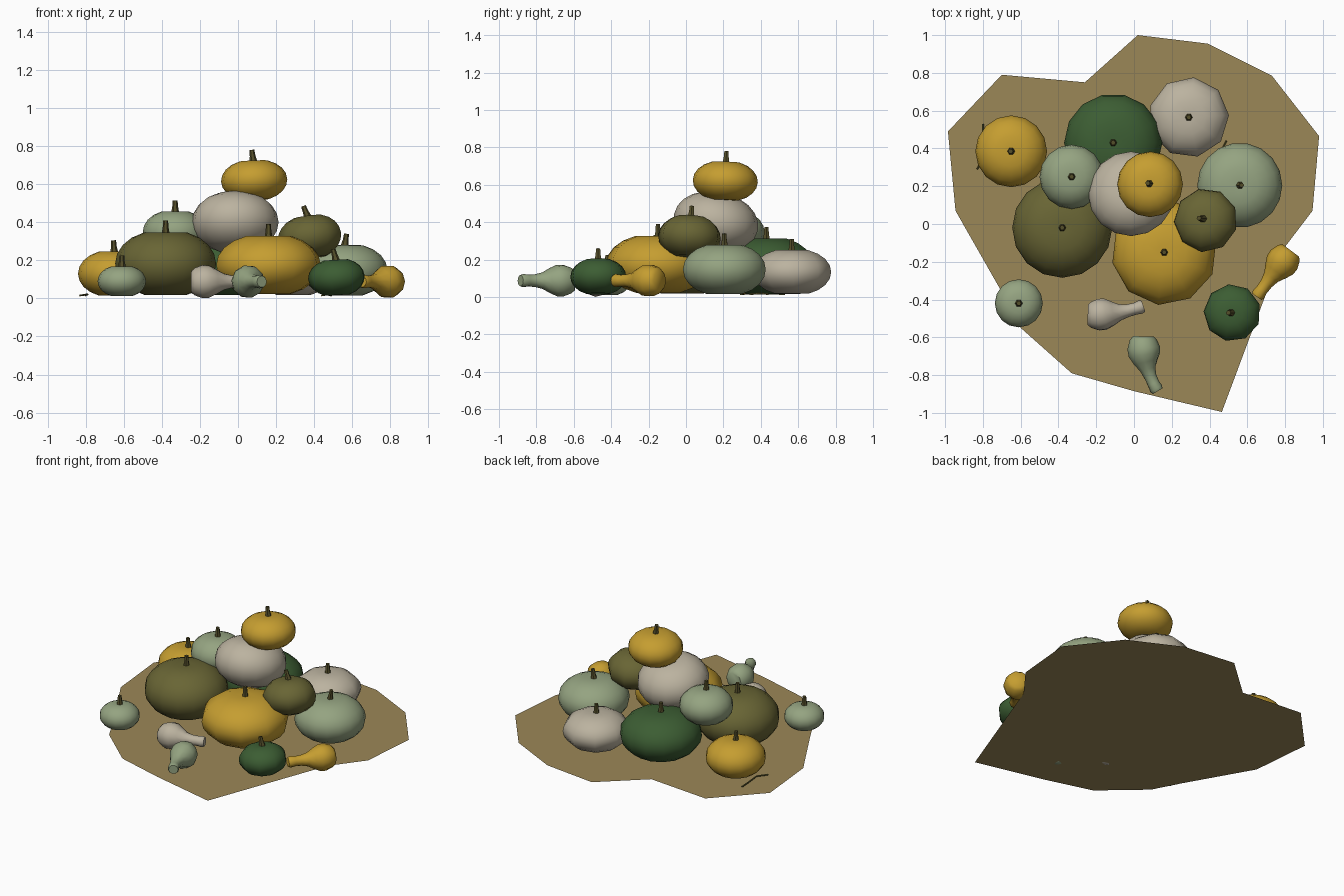
import bpy, bmesh, math
from mathutils import Vector

if "Cube" in bpy.data.objects:
    bpy.data.objects.remove(bpy.data.objects["Cube"])

def mat(name, c):
    m = bpy.data.materials.new(name)
    m.diffuse_color = (*c, 1)
    m.use_nodes = True
    m.node_tree.nodes["Principled BSDF"].inputs["Base Color"].default_value = m.diffuse_color
    return m

GOLD = mat("gold", (0.56, 0.34, 0.03))
SAGE = mat("sage", (0.30, 0.37, 0.22))
BEIGE = mat("beige", (0.50, 0.45, 0.35))
GREEN = mat("dark_green", (0.045, 0.11, 0.033))
OLIVE = mat("olive", (0.14, 0.13, 0.035))
STRAW = mat("straw", (0.33, 0.245, 0.095))
STEM = mat("stem_brown", (0.09, 0.077, 0.023))

def finish(name, bm, m, smooth=True):
    bmesh.ops.recalc_face_normals(bm, faces=bm.faces)
    me = bpy.data.meshes.new(name)
    bm.to_mesh(me)
    bm.free()
    me.materials.append(m)
    ob = bpy.data.objects.new(name, me)
    bpy.context.collection.objects.link(ob)
    if smooth:
        bpy.context.view_layer.objects.active = ob
        ob.select_set(True)
        bpy.ops.object.shade_smooth_by_angle(angle=math.radians(50))
        ob.select_set(False)
    return ob

def loft(name, rings, n, m, phase=0.0):
    """Skin circles given as (centre, axis, radius), closed at both ends."""
    bm = bmesh.new()
    loops = []
    for c, ax, r in rings:
        q = Vector((0, 0, 1)).rotation_difference(Vector(ax).normalized())
        loops.append([bm.verts.new(Vector(c) + q @ Vector((
            r * math.cos(math.tau * i / n + phase), r * math.sin(math.tau * i / n + phase), 0)))
            for i in range(n)])
    for a, b in zip(loops, loops[1:]):
        for i in range(n):
            j = (i + 1) % n
            bm.faces.new((a[i], a[j], b[j], b[i]))
    bm.faces.new(loops[0][::-1])
    bm.faces.new(loops[-1])
    return finish(name, bm, m)

def pumpkin(name, m, x, y, z0, z1, r, n=16, lean=(0, 0), stem=(0, 0), phase=0.0):
    ax = Vector((*lean, 1)).normalized()
    c = Vector((x, y, (z0 + z1) / 2))
    h = (z1 - z0) / 2
    rings = []
    for k in range(11):
        a = math.radians(-84 + 168 * k / 10)
        z = h * math.sin(a)
        if k in (0, 10):
            z *= 0.93          # dimple at the poles
        rings.append((c + ax * z, ax, r * math.cos(a) ** 0.9))
    loft(name, rings, n, m, phase)
    # short tapering stem
    d = (ax + Vector((*stem, 0))).normalized()
    top = c + ax * h * 0.88
    length = 0.05 + h * 0.12
    loft(name + "_stem", [(top, d, 0.021), (top + d * length * 0.5, d, 0.015),
                          (top + d * length, d, 0.013)], 6, STEM)

# ground layer of pumpkins
pumpkin("big_olive_pumpkin", OLIVE, -0.38, -0.02, 0.005, 0.36, 0.265, 16)
pumpkin("big_gold_pumpkin", GOLD, 0.16, -0.15, 0.01, 0.34, 0.28, 10, phase=0.2)
pumpkin("big_green_pumpkin", GREEN, -0.11, 0.43, 0.005, 0.325, 0.26, 14)
pumpkin("back_beige_pumpkin", BEIGE, 0.29, 0.565, 0.008, 0.26, 0.213, 9, phase=0.05)
pumpkin("side_sage_pumpkin", SAGE, 0.56, 0.205, 0.005, 0.29, 0.225, 18, stem=(0.15, 0))
pumpkin("side_gold_pumpkin", GOLD, -0.65, 0.385, 0.005, 0.255, 0.19, 16, stem=(-0.05, 0))
pumpkin("small_sage_pumpkin", SAGE, -0.61, -0.42, 0.005, 0.175, 0.127, 16)
pumpkin("small_green_pumpkin", GREEN, 0.52, -0.47, 0.01, 0.21, 0.152, 9, (-0.06, 0), (-0.2, 0), 0.3)
# stacked pumpkins
pumpkin("stacked_sage_pumpkin", SAGE, -0.33, 0.25, 0.23, 0.465, 0.17, 16)
pumpkin("stacked_beige_pumpkin", BEIGE, -0.015, 0.16, 0.24, 0.56, 0.228, 16, (0, 0.2))
pumpkin("stacked_olive_pumpkin", OLIVE, 0.38, 0.02, 0.205, 0.44, 0.17, 9, (-0.13, 0.07), (-0.25, 0), 0.4)
pumpkin("top_gold_pumpkin", GOLD, 0.085, 0.21, 0.51, 0.73, 0.174, 16, (-0.04, 0.04), (-0.1, 0))

# pear-shaped gourds lying on their sides: (position along path, radius)
GOURD = [(0.0, 0.055), (0.06, 0.072), (0.2, 0.087), (0.32, 0.085), (0.45, 0.066),
         (0.58, 0.044), (0.72, 0.034), (0.85, 0.032), (0.95, 0.036), (1.0, 0.03)]

def gourd(name, m, a, b, c):
    a, b, c = (Vector((*p, 0.088)) for p in (a, b, c))
    rings = []
    for t, r in GOURD:
        p = a * (1 - t) ** 2 + b * 2 * t * (1 - t) + c * t * t
        rings.append((p, (b - a) * (1 - t) + (c - b) * t, r))
    loft(name, rings, 10, m)

gourd("beige_gourd", BEIGE, (-0.245, -0.48), (-0.1, -0.485), (0.05, -0.435))
gourd("sage_gourd", SAGE, (0.05, -0.595), (0.045, -0.75), (0.125, -0.885))
gourd("gold_gourd", GOLD, (0.83, -0.14), (0.74, -0.26), (0.65, -0.385))

# straw ground sheet
outline = [(-0.985, 0.49), (-0.70, 0.79), (-0.26, 0.75), (0.02, 1.0), (0.39, 0.955),
           (0.73, 0.785), (0.98, 0.465), (0.945, 0.07), (0.785, -0.14), (0.465, -0.995),
           (0.0, -0.885), (-0.33, -0.79), (-0.60, -0.55), (-0.70, -0.36), (-0.945, 0.07)]
bm = bmesh.new()
bm.faces.new([bm.verts.new((x, y, 0.006)) for x, y in reversed(outline)])
bm.normal_update()
sheet = finish("straw_sheet", bm, STRAW, smooth=False)
if sheet.data.polygons[0].normal.z < 0:
    sheet.data.flip_normals()

# thin vine tendrils
def tendril(name, pts):
    pts = [Vector(p) for p in pts]
    loft(name, [(p, pts[min(i + 1, len(pts) - 1)] - pts[max(i - 1, 0)], 0.005)
                for i, p in enumerate(pts)], 5, OLIVE)

tendril("left_tendril", [(-0.80, 0.53, 0.015), (-0.80, 0.45, 0.02), (-0.79, 0.36, 0.02), (-0.83, 0.29, 0.015)])
tendril("right_tendril", [(0.49, 0.44, 0.015), (0.47, 0.40, 0.02), (0.44, 0.34, 0.015)])
